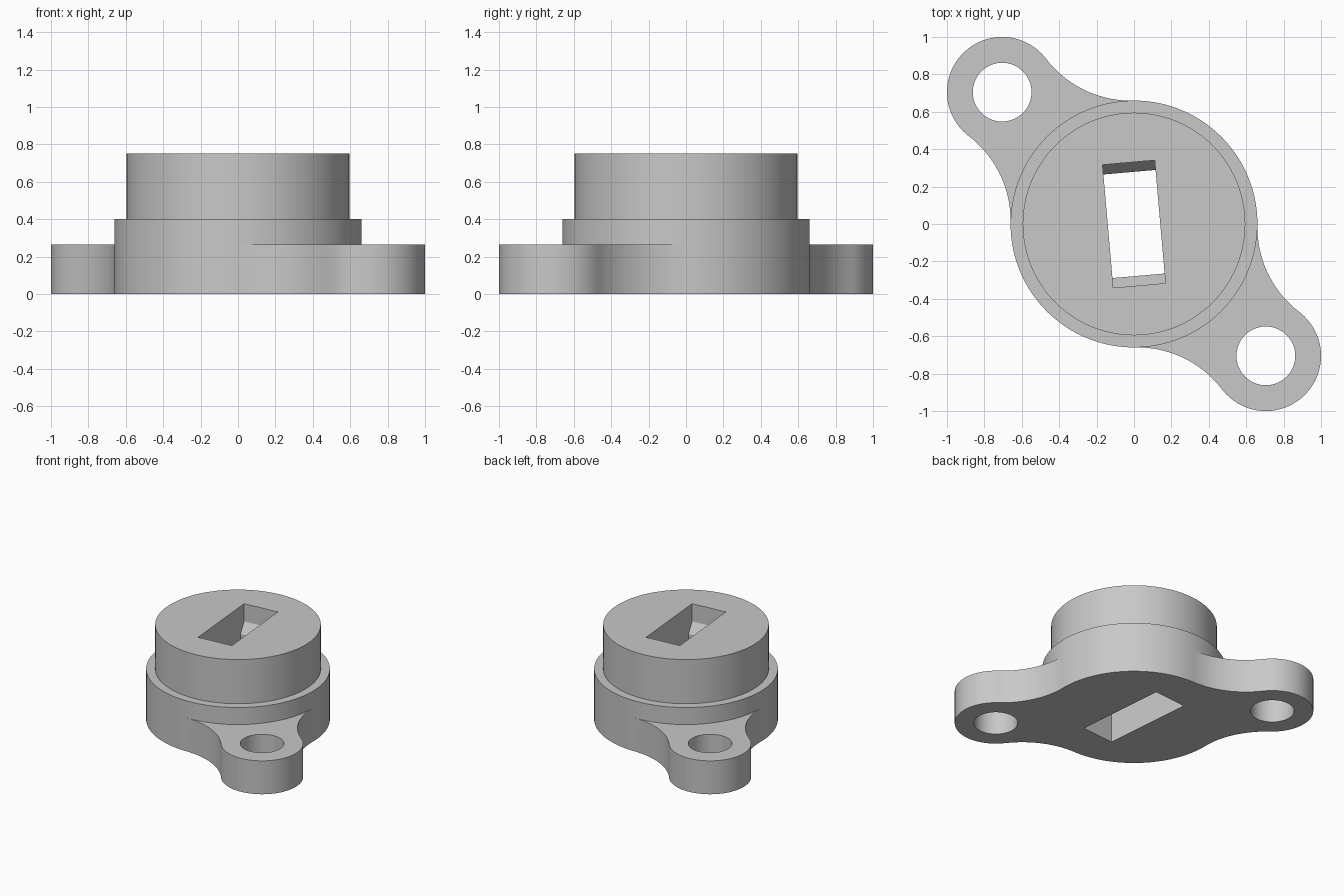
import bpy, bmesh
from math import radians, pi, cos, sin, acos, atan2, hypot
from mathutils import Vector, Matrix

cube = bpy.data.objects.get("Cube")
if cube:
    bpy.data.objects.remove(cube, do_unlink=True)

BODY_R, BARREL_R, LUG_R, HOLE_R, FILLET_R = 0.66, 0.595, 0.295, 0.157, 0.57
LUG_Z, BODY_Z, TOP_Z = 0.265, 0.40, 0.75
LUG_D = hypot(0.705, 0.705)
LUG_ANGLES = (radians(-45), radians(135))

grey = bpy.data.materials.new("plain_grey")
grey.use_nodes = True
grey.diffuse_color = (0.58, 0.58, 0.58, 1)
grey.node_tree.nodes["Principled BSDF"].inputs["Base Color"].default_value = grey.diffuse_color


def arc(center, r, a0, a1, n):
    return [Vector((center[0] + r * cos(a0 + (a1 - a0) * i / n),
                    center[1] + r * sin(a0 + (a1 - a0) * i / n))) for i in range(n + 1)]


def make_object(name, bm):
    bmesh.ops.recalc_face_normals(bm, faces=bm.faces)
    mesh = bpy.data.meshes.new(name)
    bm.to_mesh(mesh)
    bm.free()
    mesh.materials.append(grey)
    obj = bpy.data.objects.new(name, mesh)
    bpy.context.collection.objects.link(obj)
    return obj


# Tangent geometry of the fillet between the body and a lug lying along +x
reach = BODY_R + FILLET_R
phi = acos((reach**2 + LUG_D**2 - (FILLET_R + LUG_R)**2) / (2 * reach * LUG_D))
fc = Vector((reach * cos(phi), reach * sin(phi)))
to_lug = atan2(-fc.y, LUG_D - fc.x)
lug_a = to_lug + pi
fillet = arc(fc, FILLET_R, phi - pi, to_lug, 20)
mirrored = [Vector((p.x, -p.y)) for p in fillet]
lug_curve = mirrored + arc((LUG_D, 0), LUG_R, -lug_a, lug_a, 56)[1:-1] + fillet[::-1]

# Body, barrel and lugs as one clean shell
bm = bmesh.new()


def ring(points, z):
    return [bm.verts.new((p.x, p.y, z)) for p in points]


def walls(low, high):
    for i in range(len(low)):
        j = (i + 1) % len(low)
        bm.faces.new((low[i], low[j], high[j], high[i]))


outline, circle, lug_spans = [], [], []
for angle in LUG_ANGLES:
    turn = Matrix.Rotation(angle, 2)
    near = arc((0, 0), BODY_R, angle - phi, angle + phi, 28)
    free = arc((0, 0), BODY_R, angle + phi, angle + pi - phi, 36)[1:-1]
    lug = [turn @ p for p in lug_curve]
    lug_spans.append((len(outline), len(lug), len(circle), len(near)))
    outline += lug + free
    circle += near + free

base, rim = ring(outline, 0), ring(outline, LUG_Z)
bm.faces.new(base)
walls(base, rim)
body_low = ring(circle, LUG_Z)
for o, on, c, cn in lug_spans:
    bm.faces.new(rim[o:o + on] + body_low[c:c + cn][::-1])
body_high = ring(circle, BODY_Z)
inner = [p * (BARREL_R / BODY_R) for p in circle]
barrel_low, barrel_high = ring(inner, BODY_Z), ring(inner, TOP_Z)
walls(body_low, body_high)
walls(body_high, barrel_low)
walls(barrel_low, barrel_high)
bm.faces.new(barrel_high)
bmesh.ops.remove_doubles(bm, verts=bm.verts, dist=0.0002)
housing = make_object("flanged_housing", bm)

# Cutter for the stepped slot: wide pocket below, narrow neck, sloped ends above
bm = bmesh.new()
half = [(0.367, -0.1), (0.367, 0.40), (0.278, 0.40), (0.278, 0.53),
        (0.33, 0.61), (0.33, 0.9)]
profile = half + [(-y, z) for y, z in reversed(half)]
face = bm.faces.new([bm.verts.new((-0.14, y, z)) for y, z in profile])
moved = bmesh.ops.extrude_face_region(bm, geom=[face])["geom"]
bmesh.ops.translate(bm, vec=(0.28, 0, 0),
                    verts=[v for v in moved if isinstance(v, bmesh.types.BMVert)])
bmesh.ops.rotate(bm, verts=bm.verts, matrix=Matrix.Rotation(radians(5), 3, "Z"))
cutters = [make_object("slot_cutter", bm)]

# Cutters for the bolt holes
for angle in LUG_ANGLES:
    bm = bmesh.new()
    place = Matrix.Translation((LUG_D * cos(angle), LUG_D * sin(angle), 0.1))
    bmesh.ops.create_cone(bm, cap_ends=True, segments=64, radius1=HOLE_R,
                          radius2=HOLE_R, depth=0.6, matrix=place)
    cutters.append(make_object("bolt_hole_cutter", bm))

bpy.ops.object.select_all(action="DESELECT")
bpy.context.view_layer.objects.active = housing
housing.select_set(True)
for cutter in cutters:
    cut = housing.modifiers.new("cut", "BOOLEAN")
    cut.operation, cut.solver, cut.object = "DIFFERENCE", "EXACT", cutter
    bpy.ops.object.modifier_apply(modifier=cut.name)
    bpy.data.objects.remove(cutter, do_unlink=True)

bpy.ops.object.shade_smooth_by_angle(angle=radians(30))
